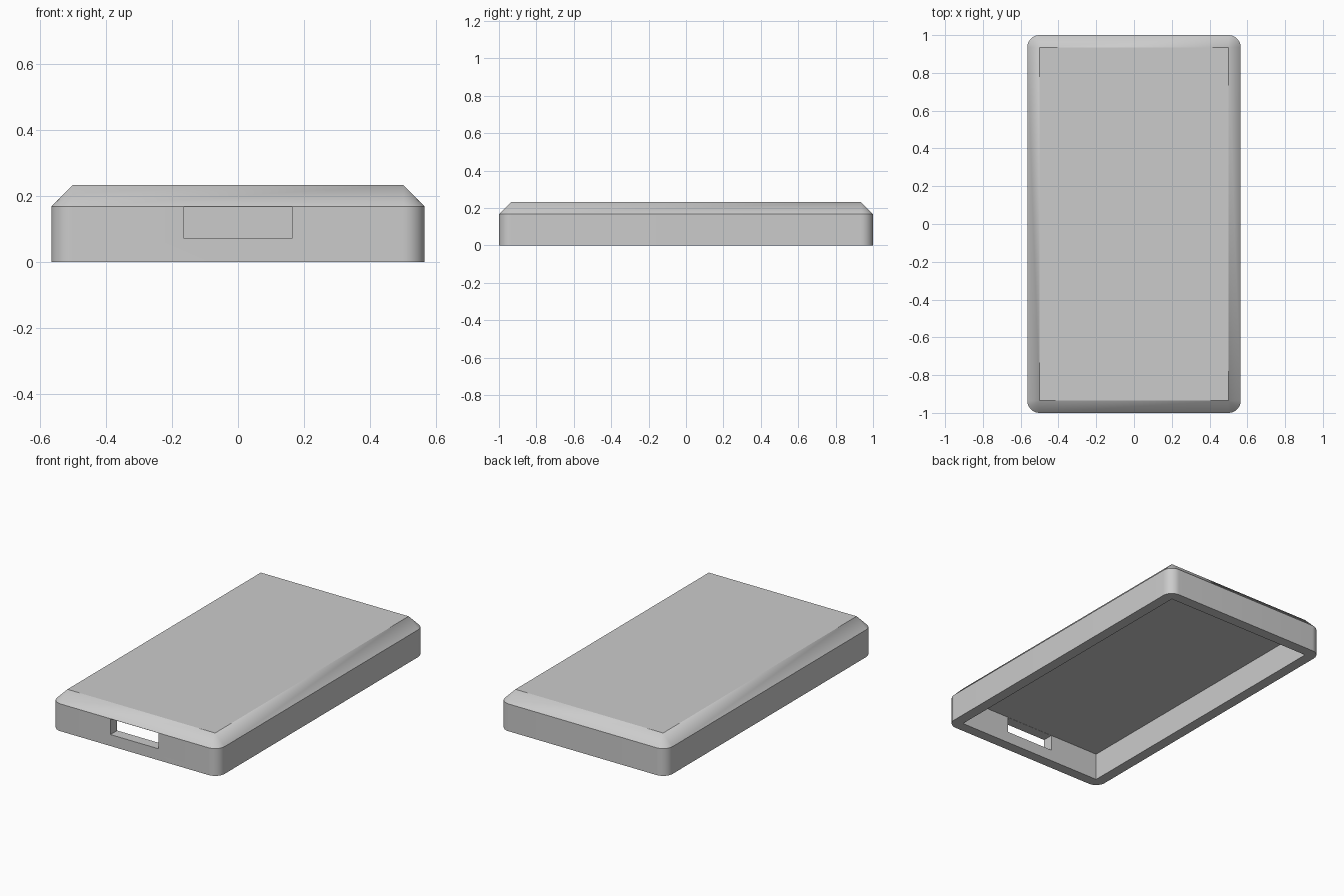
import bpy, bmesh, math

if "Cube" in bpy.data.objects:
    bpy.data.objects.remove(bpy.data.objects["Cube"], do_unlink=True)

HALF_X, HALF_Y = 0.565, 1.0
WALL = 0.065           # wall thickness, corner radius and chamfer size
SHOULDER = 0.167       # height where the chamfer starts
TOP = SHOULDER + WALL

grey = bpy.data.materials.new("light grey plastic")
grey.use_nodes = True
colour = (0.6, 0.6, 0.6, 1)
grey.diffuse_color = colour
grey.node_tree.nodes["Principled BSDF"].inputs["Base Color"].default_value = colour


def box_mesh(x, y, z):
    """Box filling the three (low, high) ranges."""
    bm = bmesh.new()
    bmesh.ops.create_cube(bm, size=1)
    for v in bm.verts:
        v.co = [r[0] if c < 0 else r[1] for r, c in zip((x, y, z), v.co)]
    return bm


def make_object(name, bm):
    mesh = bpy.data.meshes.new(name)
    bm.to_mesh(mesh)
    bm.free()
    obj = bpy.data.objects.new(name, mesh)
    bpy.context.collection.objects.link(obj)
    mesh.materials.append(grey)
    return obj


def cut(obj, cutter):
    """Subtract the cutter, apply the result and remove the cutter."""
    cutter.hide_render = True
    bpy.context.view_layer.objects.active = obj
    mod = obj.modifiers.new("cut", 'BOOLEAN')
    mod.operation, mod.solver, mod.object = 'DIFFERENCE', 'EXACT', cutter
    bpy.ops.object.modifier_apply(modifier=mod.name)
    bpy.data.objects.remove(cutter, do_unlink=True)


# Body with rounded vertical corners
bm = box_mesh((-HALF_X, HALF_X), (-HALF_Y, HALF_Y), (0, SHOULDER))
uprights = [e for e in bm.edges if abs(e.verts[0].co.z - e.verts[1].co.z) > 0.01]
bmesh.ops.bevel(bm, geom=uprights, offset=WALL, segments=12, profile=0.5, affect='EDGES')

# Chamfered rim: the corner arcs run together into sharp corners at the top
bm.normal_update()
lid = next(f for f in bm.faces if f.normal.z > 0.9)
raised = bmesh.ops.extrude_face_region(bm, geom=[lid])["geom"]
bmesh.ops.delete(bm, geom=[lid] if lid.is_valid else [], context='FACES_ONLY')
for v in raised:
    if isinstance(v, bmesh.types.BMVert):
        v.co = (math.copysign(HALF_X - WALL, v.co.x),
                math.copysign(HALF_Y - WALL, v.co.y), TOP)
bmesh.ops.remove_doubles(bm, verts=bm.verts[:], dist=0.0005)
bmesh.ops.recalc_face_normals(bm, faces=bm.faces[:])
case = make_object("case_shell", bm)

# Open underside and front connector slot
inner_x, inner_y = HALF_X - WALL, HALF_Y - WALL
cut(case, make_object("cavity_cutter", box_mesh(
    (-inner_x, inner_x), (-inner_y, inner_y), (-0.1, SHOULDER))))
cut(case, make_object("slot_cutter", box_mesh(
    (-0.163, 0.163), (-HALF_Y - 0.1, -inner_y + 0.05), (0.07, SHOULDER - 0.001))))

bpy.ops.object.select_all(action='DESELECT')
case.select_set(True)
bpy.context.view_layer.objects.active = case
bpy.ops.object.shade_smooth_by_angle(angle=math.radians(30))
